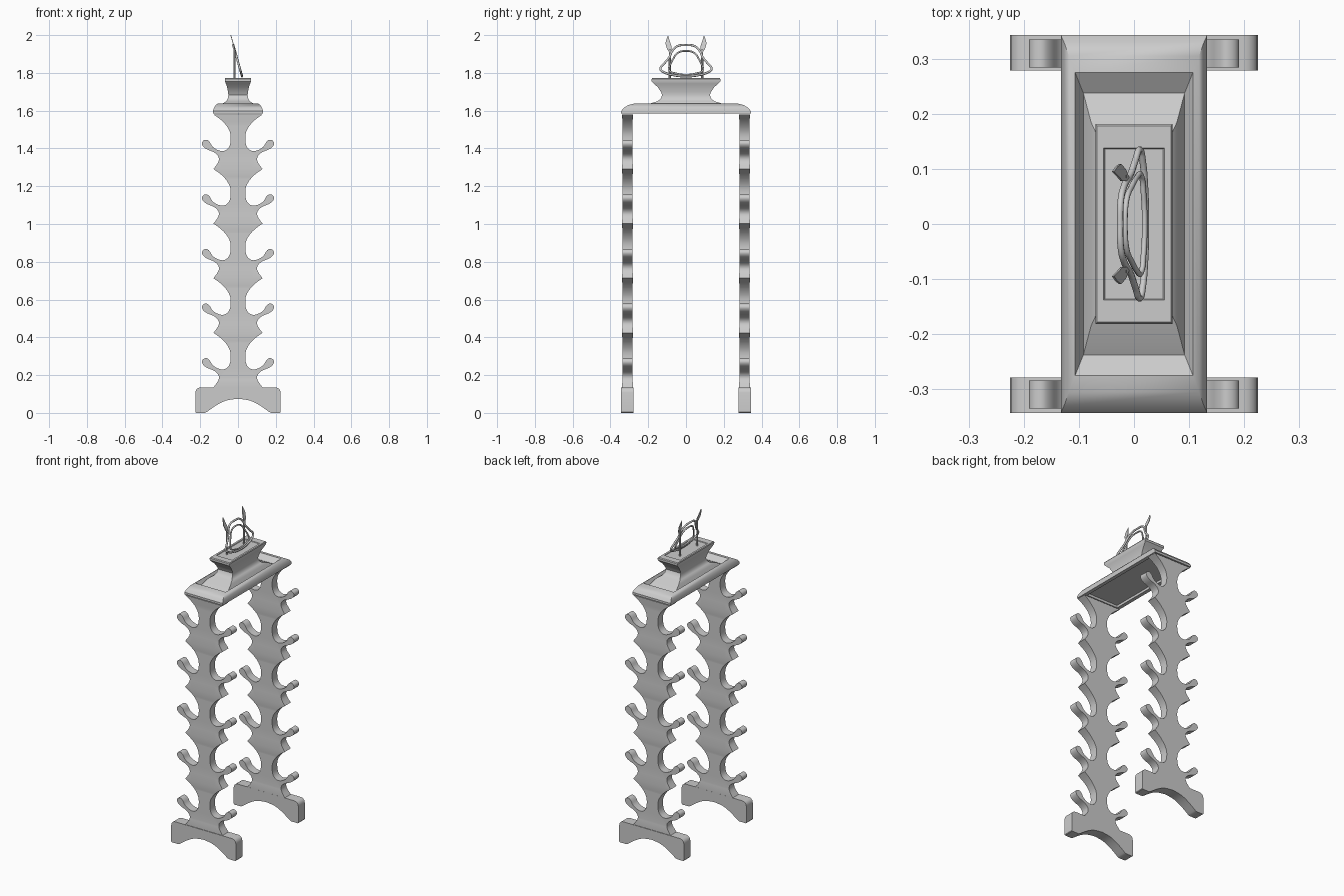
import bpy, bmesh, math
from mathutils import Vector

if "Cube" in bpy.data.objects:
    bpy.data.objects.remove(bpy.data.objects["Cube"])

PERIOD, FIRST = 0.289, 0.29      # hook spacing and height of the first hook


def finish(bm, name, angle=35):
    bmesh.ops.recalc_face_normals(bm, faces=bm.faces)
    me = bpy.data.meshes.new(name)
    bm.to_mesh(me)
    bm.free()
    ob = bpy.data.objects.new(name, me)
    bpy.context.collection.objects.link(ob)
    bpy.ops.object.select_all(action='DESELECT')
    bpy.context.view_layer.objects.active = ob
    ob.select_set(True)
    bpy.ops.object.shade_smooth_by_angle(angle=math.radians(angle))
    return ob


def smooth_path(pts, n=3):
    """Catmull-Rom through the points, open ended."""
    p = [Vector(q) for q in pts]
    p = [p[0]] + p + [p[-1]]
    out = []
    for i in range(1, len(p) - 2):
        a, b, c, d = p[i - 1:i + 3]
        for k in range(n):
            t = k / n
            out.append(0.5 * (2 * b + (c - a) * t + (2 * a - 5 * b + 4 * c - d) * t * t
                              + (3 * b - a - 3 * c + d) * t ** 3))
    return out + [p[-1]]


def prism(half, y0, y1):
    """Extrude a profile mirrored across x = 0 along y."""
    outline = [(p[0], p[1]) for p in half]
    outline += [(-x, z) for x, z in reversed(outline) if abs(x) > 1e-5]
    bm = bmesh.new()
    face = bm.faces.new([bm.verts.new((x, y0, z)) for x, z in outline])
    geo = bmesh.ops.extrude_face_region(bm, geom=[face])['geom']
    bmesh.ops.translate(bm, vec=(0, y1 - y0, 0),
                        verts=[g for g in geo if isinstance(g, bmesh.types.BMVert)])
    return bm


# one hook bay: half-width against height relative to the hook top
bay = [(.13, -.155), (.108, -.125), (.101, -.103), (.108, -.083), (.13, -.065), (.162, -.052),
       (.183, -.037), (.191, -.02), (.184, -.005), (.166, 0), (.15, -.012), (.135, -.036),
       (.11, -.053), (.08, -.06), (.055, -.048), (.041, -.02), (.04, .03), (.058, .07),
       (.09, .105), (.13, .134)]
spine = [(.115, .11)]
for i in range(5):
    path = smooth_path(bay)
    spine += [(p.x, p.y + FIRST + i * PERIOD) for p in (path if i == 0 else path[1:])]

foot = smooth_path([(0, .075), (.06, .066), (.11, .043), (.165, .005)])
foot += [Vector(p) for p in [(.175, 0), (.222, 0), (.225, .004), (.225, .108)]]
foot += [Vector((.198 + .027 * math.cos(a), .108 + .027 * math.sin(a)))
         for a in (math.pi / 8, math.pi / 4, math.pi * 3 / 8, math.pi / 2)]

for side, label in ((-1, "front"), (1, "back")):
    finish(prism(foot, side * .279, side * .343), label + "_foot")
    # upright, slightly thicker at each pointed rib
    bm = prism(spine, side * .284, side * .335)
    bmesh.ops.triangulate(bm, faces=bm.faces[:])
    ribs = [FIRST - .155 + i * PERIOD for i in range(6)]
    for r in ribs[:-1]:
        for z in (r - .05, r, r + .05):
            bmesh.ops.bisect_plane(bm, geom=bm.verts[:] + bm.edges[:] + bm.faces[:], dist=1e-6,
                                   plane_co=(0, 0, z), plane_no=(0, 0, 1))
    mid = side * .3095
    for v in bm.verts:
        near = max(0, 1 - min(abs(v.co.z - r) for r in ribs) / .05)
        v.co.y = mid + (v.co.y - mid) * (1 + .18 * near)
    finish(bm, label + "_hook_upright")


# top plate, groove, waisted pedestal and stepped top, as rectangular rings
rings = [(.11, .28, 1.6), (.11, .28, 1.585), (.133, .343, 1.585), (.133, .343, 1.598),
         (.127, .33, 1.615), (.118, .305, 1.63), (.107, .275, 1.637), (.092, .238, 1.612),
         (.078, .185, 1.64), (.062, .15, 1.65), (.054, .133, 1.665), (.051, .126, 1.683),
         (.053, .133, 1.70), (.058, .15, 1.725), (.064, .17, 1.743), (.069, .182, 1.755),
         (.07, .182, 1.768), (.067, .178, 1.773), (.055, .138, 1.773), (.053, .136, 1.769),
         (.044, .12, 1.769)]
bm = bmesh.new()
loops = [[bm.verts.new((sx * x, sy * y, z)) for sx, sy in ((-1, -1), (1, -1), (1, 1), (-1, 1))]
         for x, y, z in rings]
for a, b in zip(loops, loops[1:]):
    for i in range(4):
        j = (i + 1) % 4
        bm.faces.new((a[i], a[j], b[j], b[i]))
bm.faces.new(loops[0])
bm.faces.new(loops[-1])
finish(bm, "top_pedestal")


def lean(y, z):
    """Place a point on the tilted plane of the ornament."""
    return Vector((.025 - (z - 1.77) * .283, y, z))


def wire(name, half, r):
    pts = half + [(-y, z) for y, z in reversed(half[1:-1])]
    cu = bpy.data.curves.new(name, 'CURVE')
    cu.dimensions = '3D'
    cu.bevel_depth, cu.bevel_resolution, cu.resolution_u = r, 2, 6
    sp = cu.splines.new('BEZIER')
    sp.bezier_points.add(len(pts) - 1)
    for bp, p in zip(sp.bezier_points, pts):
        bp.co = lean(*p)
        bp.handle_left_type = bp.handle_right_type = 'AUTO'
    sp.use_cyclic_u = True
    bpy.context.collection.objects.link(bpy.data.objects.new(name, cu))


# wire ornament
wire("outer_wire", [(0, 1.782), (.06, 1.787), (.115, 1.803), (.135, 1.82), (.115, 1.85),
                    (.09, 1.88), (.07, 1.92), (.045, 1.942), (0, 1.947)], .006)
wire("inner_wire", [(0, 1.79), (.05, 1.796), (.09, 1.815), (.085, 1.84), (.07, 1.87),
                    (.045, 1.905), (0, 1.916)], .005)

# posts and leaf blades
for s, label in ((-1, "front"), (1, "back")):
    bm = bmesh.new()
    bmesh.ops.create_cone(bm, cap_ends=True, segments=10, radius1=.006, radius2=.005, depth=.16)
    bmesh.ops.translate(bm, verts=bm.verts, vec=(-.018, s * .086, 1.845))
    finish(bm, label + "_post")
    leaf = [(.083, 1.9), (.1, 1.925), (.109, 1.955), (.104, 1.978), (.095, 2.0),
            (.087, 1.972), (.078, 1.945), (.078, 1.92)]
    bm = bmesh.new()
    face = bm.faces.new([bm.verts.new(lean(s * y, z)) for y, z in leaf])
    geo = bmesh.ops.extrude_face_region(bm, geom=[face])['geom']
    bmesh.ops.translate(bm, vec=(.004, 0, 0),
                        verts=[g for g in geo if isinstance(g, bmesh.types.BMVert)])
    finish(bm, label + "_leaf_blade")
